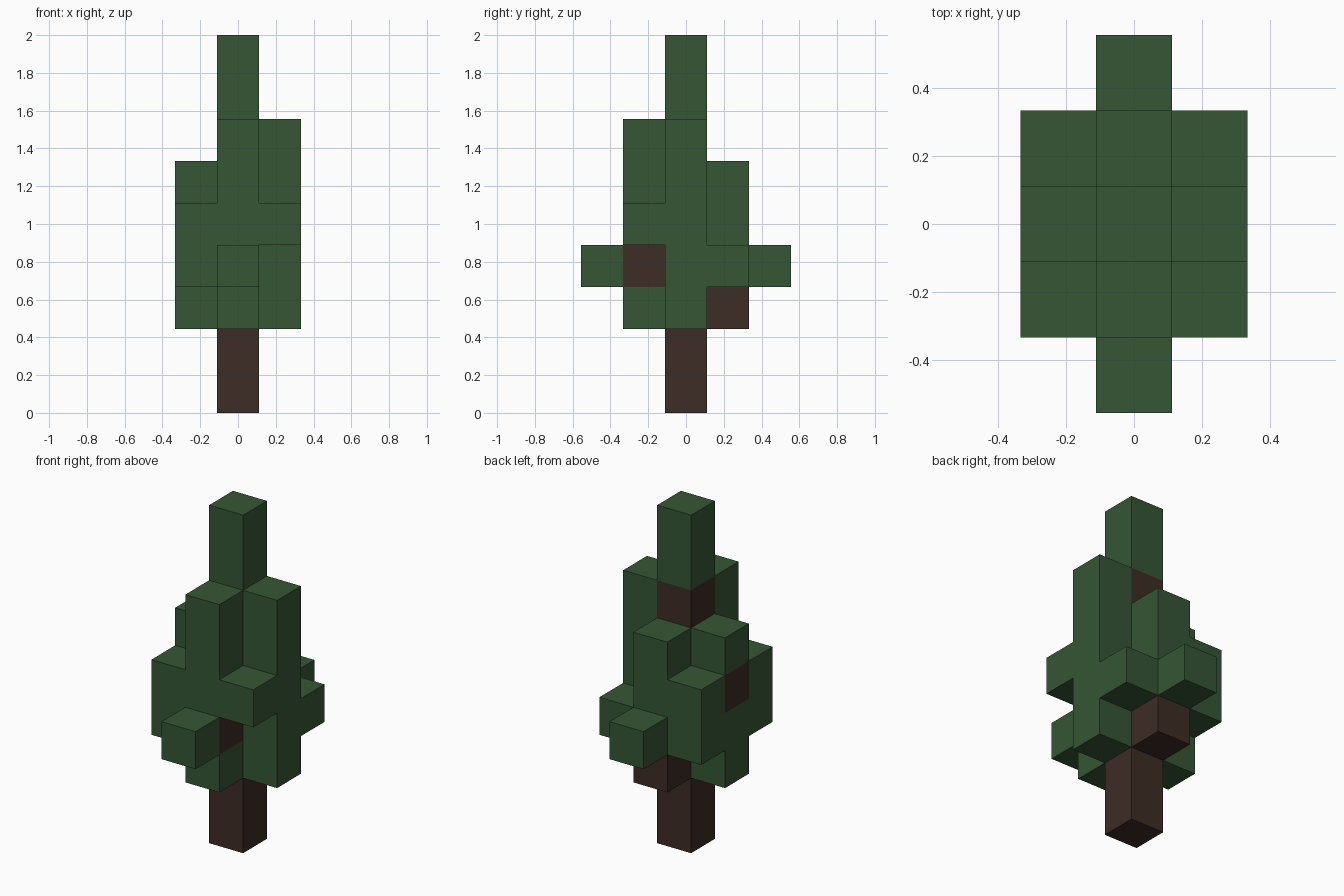
import bpy, bmesh
from mathutils import Vector

if "Cube" in bpy.data.objects:
    bpy.data.objects.remove(bpy.data.objects["Cube"], do_unlink=True)

CELL = 2 / 9  # the tree is nine blocks tall


def make_material(name, rgb):
    mat = bpy.data.materials.new(name)
    mat.use_nodes = True
    mat.diffuse_color = (*rgb, 1)
    bsdf = mat.node_tree.nodes["Principled BSDF"]
    bsdf.inputs["Base Color"].default_value = (*rgb, 1)
    bsdf.inputs["Roughness"].default_value = 0.9
    return mat


bark = make_material("dark bark brown", (0.047, 0.025, 0.018))
needles = make_material("pine green", (0.036, 0.093, 0.035))

# Each part is a column of blocks: name, x, y, lowest layer, top layer, material
PARTS = [
    ("trunk", 0, 0, 0, 7, bark),
    ("front_branch", 0, -1, 3, 4, bark),
    ("right_branch", -1, 0, 4, 5, bark),
    ("back_branch", 0, 1, 2, 3, bark),
    ("tree_top", 0, 0, 7, 9, needles),
    ("front_foliage_low", 0, -1, 2, 3, needles),
    ("front_foliage_high", 0, -1, 4, 7, needles),
    ("front_tip", 0, -2, 3, 4, needles),
    ("left_foliage", 1, 0, 2, 7, needles),
    ("right_foliage_low", -1, 0, 2, 4, needles),
    ("right_foliage_high", -1, 0, 5, 6, needles),
    ("back_foliage", 0, 1, 3, 6, needles),
    ("back_tip", 0, 2, 3, 4, needles),
    ("front_left_corner", 1, -1, 4, 5, needles),
    ("front_right_corner", -1, -1, 3, 5, needles),
    ("back_right_corner", -1, 1, 3, 5, needles),
    ("back_left_corner", 1, 1, 3, 4, needles),
]
filled = {(x, y, z) for _, x, y, low, top, _ in PARTS for z in range(low, top)}


def build_column(name, x, y, low, top, mat):
    """Stack blocks, drop the faces that touch a neighbour, merge flat areas."""
    bm = bmesh.new()
    for z in range(low, top):
        block = bmesh.ops.create_cube(bm, size=1)["verts"]
        faces = {f for v in block for f in v.link_faces}
        hidden = []
        for face in faces:
            face.normal_update()
            n = face.normal
            side = (x + round(n.x), y + round(n.y), z + round(n.z))
            if side in filled:
                hidden.append(face)
        bmesh.ops.translate(bm, verts=block, vec=Vector((x, y, z + 0.5)))
        bmesh.ops.delete(bm, geom=hidden, context="FACES")
    bmesh.ops.remove_doubles(bm, verts=bm.verts, dist=0.001)
    bmesh.ops.dissolve_limit(bm, angle_limit=0.01, verts=bm.verts, edges=bm.edges)
    bmesh.ops.scale(bm, vec=(CELL, CELL, CELL), verts=bm.verts)
    mesh = bpy.data.meshes.new(name)
    bm.to_mesh(mesh)
    bm.free()
    mesh.materials.append(mat)
    bpy.context.collection.objects.link(bpy.data.objects.new(name, mesh))


for part in PARTS:
    build_column(*part)
